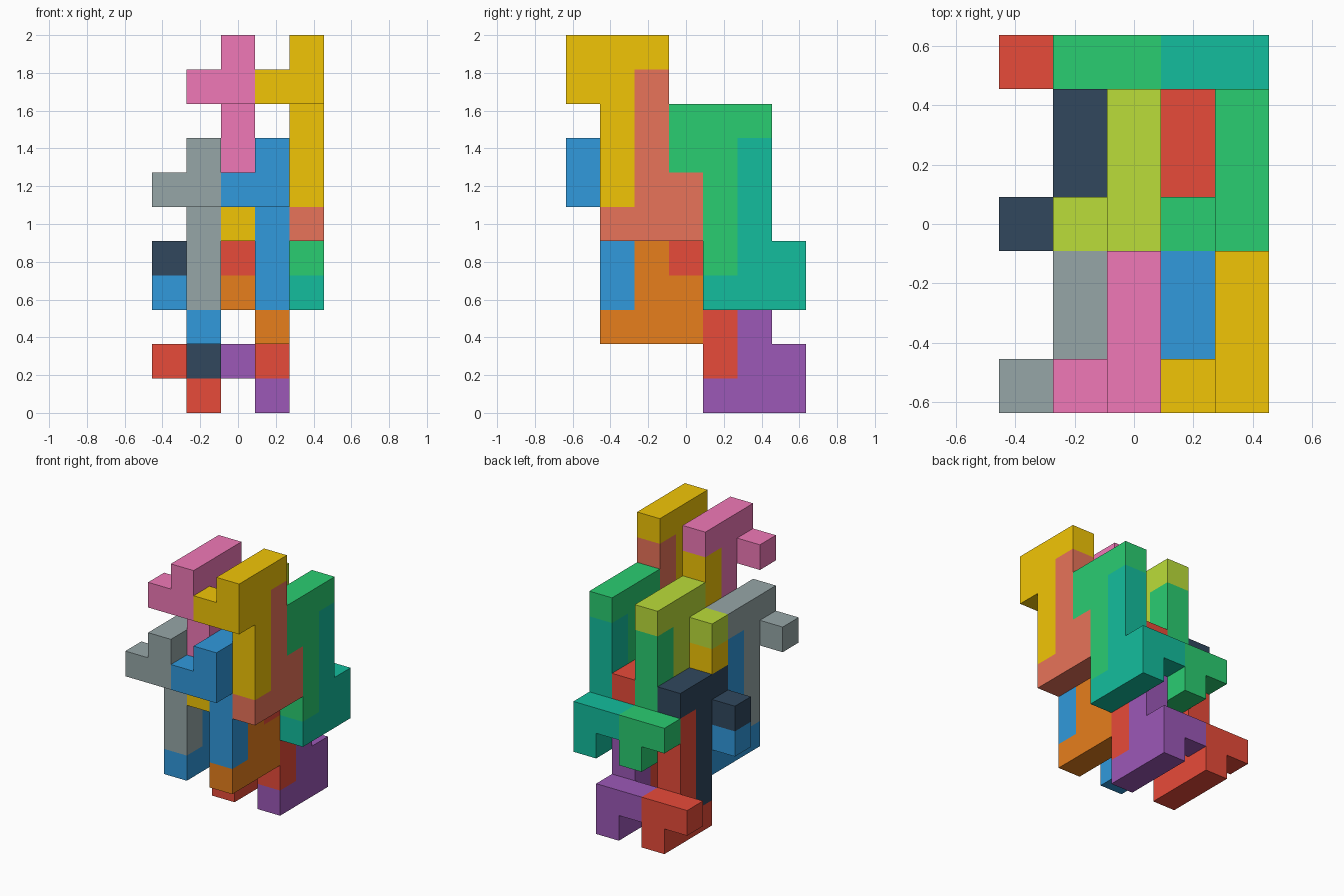
import bpy, bmesh, math
from mathutils import Vector

if "Cube" in bpy.data.objects:
    bpy.data.objects.remove(bpy.data.objects["Cube"])

U = 2 / 11  # edge of one cubic cell

# Hook piece as cells (x, y, z) measured from the top front corner cell
HOOK = ([(0, y, 0) for y in range(3)] + [(0, 0, -1), (-1, 0, -1)]
        + [(0, 1, -k) for k in range(1, 5)])

COLOURS = {
    "red": "e74c3c", "purple": "9b59b6", "teal": "1abc9c", "green": "2ecc71",
    "lime": "badc3c", "navy": "34495e", "grey": "95a5a6", "blue": "3498db",
    "orange": "e67e22", "salmon": "e8735a", "gold": "f1c40f", "pink": "f078b6",
}


def material(name):
    mat = bpy.data.materials.get(name)
    if not mat:
        mat = bpy.data.materials.new(name)
        h = COLOURS[name]
        rgb = [(int(h[i:i + 2], 16) / 255) ** 2.2 for i in (0, 2, 4)]
        mat.diffuse_color = (*rgb, 1)
        mat.use_nodes = True
        mat.node_tree.nodes["Principled BSDF"].inputs["Base Color"].default_value = mat.diffuse_color
    return mat


def hook_mesh(name):
    """Outer skin of the hook cells, centred on the middle of a locked pair."""
    bm = bmesh.new()
    cells = set(HOOK)
    for c in HOOK:
        centre = Vector(c) + Vector((0, -1.5, 2.5))
        for axis in range(3):
            for sign in (-1, 1):
                n = Vector((0, 0, 0))
                n[axis] = sign
                if tuple(int(a + b) for a, b in zip(c, n)) in cells:
                    continue
                a = Vector((0, 0, 0))
                a[(axis + 1) % 3] = 1
                b = n.cross(a)
                corners = [(-1, -1), (1, -1), (1, 1), (-1, 1)]
                bm.faces.new([bm.verts.new((centre + (n + a * p + b * q) / 2) * U)
                              for p, q in corners])
    bmesh.ops.remove_doubles(bm, verts=bm.verts, dist=1e-4)
    bmesh.ops.dissolve_limit(bm, angle_limit=0.01, verts=bm.verts, edges=bm.edges)
    bmesh.ops.recalc_face_normals(bm, faces=bm.faces)
    mesh = bpy.data.meshes.new(name)
    bm.to_mesh(mesh)
    bm.free()
    return mesh


def add_hook(name, x, y, top, colour, flipped):
    ob = bpy.data.objects.new(name, hook_mesh(name))
    ob.location = ((x - 2) * U, (y - 1.5) * U, (top - 2) * U)
    ob.rotation_euler.x = math.pi if flipped else 0
    ob.data.materials.append(material(colour))
    bpy.context.collection.objects.link(ob)


# Locked pairs: column x, front cell y, top cell z, upper and lower colour
PAIRS = [
    (4, 0, 10, "gold", "salmon"), (2, 0, 10, "pink", "gold"),
    (4, 3, 8, "green", "teal"), (2, 3, 8, "lime", "green"),
    (3, 0, 7, "blue", "orange"), (1, 0, 7, "grey", "blue"),
    (3, 3, 5, "red", "purple"), (1, 3, 5, "navy", "red"),
]
for i, (x, y, top, upper, lower) in enumerate(PAIRS, 1):
    add_hook(f"upper_hook_{i}", x, y, top, upper, False)
    add_hook(f"lower_hook_{i}", x, y, top, lower, True)
